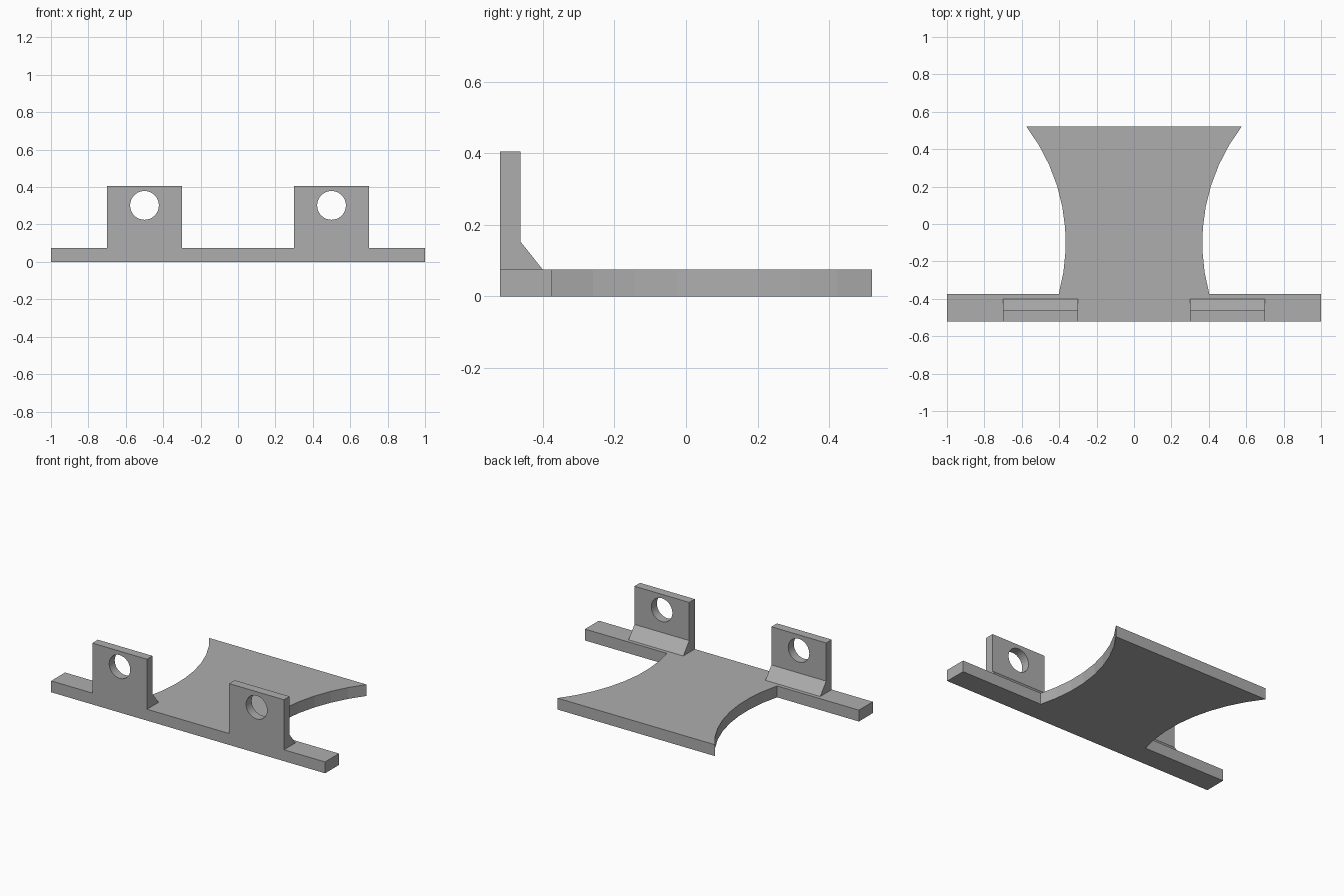
import bpy, bmesh, math
from mathutils import Vector

cube = bpy.data.objects.get("Cube")
if cube:
    bpy.data.objects.remove(cube, do_unlink=True)

grey = bpy.data.materials.new("plain_grey")
grey.use_nodes = True
colour = (0.42, 0.42, 0.42, 1)
grey.diffuse_color = colour
grey.node_tree.nodes["Principled BSDF"].inputs["Base Color"].default_value = colour

THICK = 0.075
FRONT, BACK = -0.52, 0.52


def extrude_profile(name, points, depth):
    """Make a prism from a closed 3D outline pushed along a vector."""
    bm = bmesh.new()
    face = bm.faces.new([bm.verts.new(p) for p in points])
    moved = bmesh.ops.extrude_face_region(bm, geom=[face])["geom"]
    verts = [v for v in moved if isinstance(v, bmesh.types.BMVert)]
    bmesh.ops.translate(bm, verts=verts, vec=Vector(depth))
    bmesh.ops.recalc_face_normals(bm, faces=bm.faces)
    mesh = bpy.data.meshes.new(name)
    bm.to_mesh(mesh)
    bm.free()
    mesh.materials.append(grey)
    obj = bpy.data.objects.new(name, mesh)
    bpy.context.collection.objects.link(obj)
    return obj


# Base plate: front bar joined to a waisted tongue with concave sides
bar_back = -0.375
radius, centre_x, centre_y = 1.02, 1.385, -0.1
start = math.asin((bar_back - centre_y) / radius)
end = math.asin((BACK - centre_y) / radius)
steps = 8
side = [(1, FRONT), (1, bar_back)]
for i in range(steps + 1):
    a = start + (end - start) * i / steps
    side.append((centre_x - radius * math.cos(a), centre_y + radius * math.sin(a)))
outline = side + [(-x, y) for x, y in reversed(side)]
extrude_profile("base_plate", [(x, y, 0) for x, y in outline], (0, 0, THICK))

# Upright lugs, each with a sloped gusset behind and a round hole
lug_profile = [(FRONT, THICK), (-0.40, THICK), (-0.462, 0.153),
               (-0.462, 0.405), (FRONT, 0.405)]
for name, x in (("left", 0.5), ("right", -0.5)):
    lug = extrude_profile(name + "_lug", [(x - 0.2, y, z) for y, z in lug_profile],
                          (0.4, 0, 0))
    ring = [math.tau * i / 32 for i in range(32)]
    cutter = extrude_profile(
        name + "_hole_cutter",
        [(x + 0.077 * math.cos(a), FRONT - 0.1, 0.302 + 0.077 * math.sin(a)) for a in ring],
        (0, 0.3, 0))
    cutter.hide_render = True
    cutter.hide_set(True)
    hole = lug.modifiers.new("hole", 'BOOLEAN')
    hole.operation = 'DIFFERENCE'
    hole.solver = 'EXACT'
    hole.object = cutter
